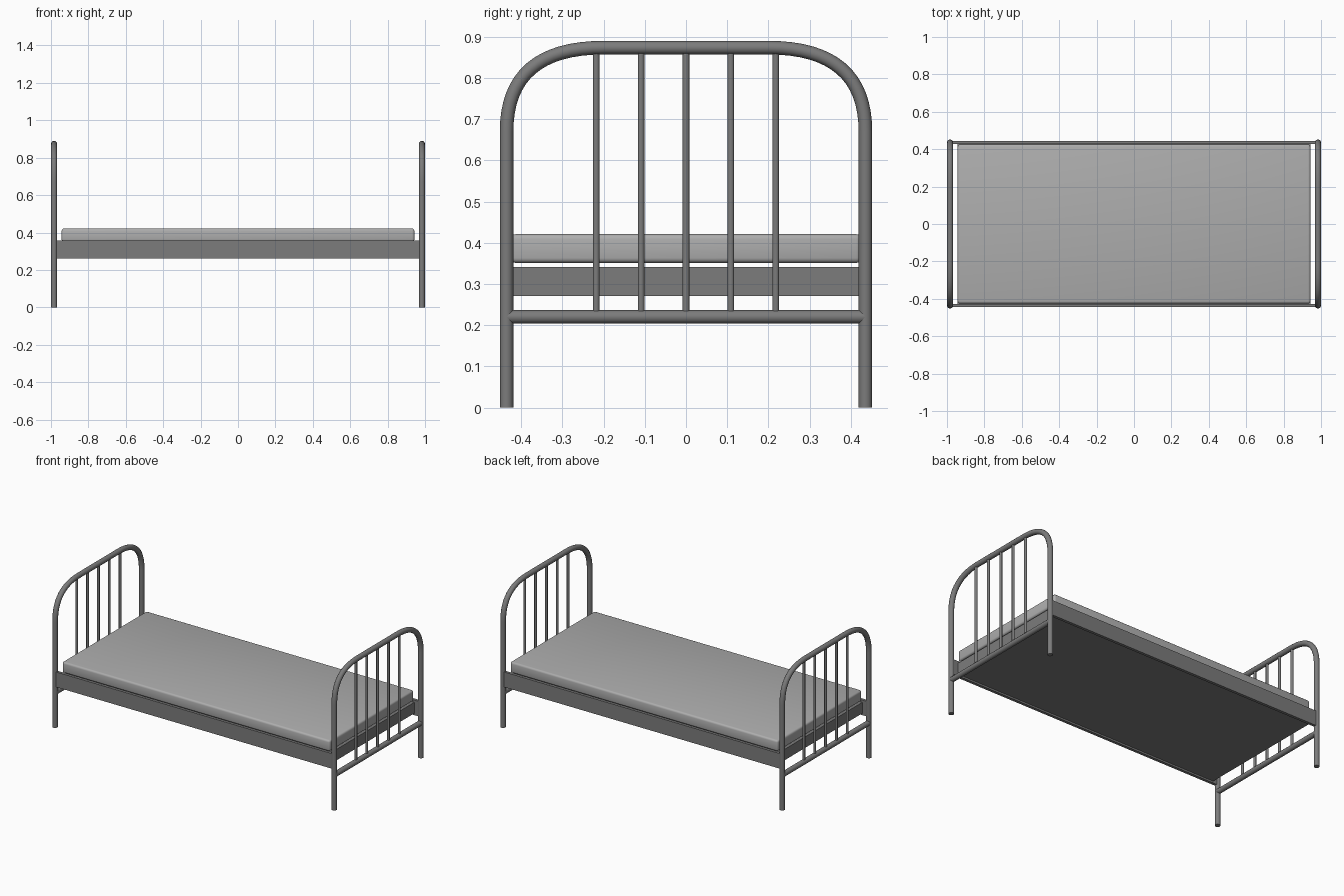
import bpy, math
from mathutils import Vector

if "Cube" in bpy.data.objects:
    bpy.data.objects.remove(bpy.data.objects["Cube"])


def material(name, v):
    m = bpy.data.materials.new(name)
    m.diffuse_color = (v, v, v, 1)
    m.use_nodes = True
    m.node_tree.nodes["Principled BSDF"].inputs["Base Color"].default_value = m.diffuse_color
    return m


FRAME = material("grey metal", 0.20)
FABRIC = material("light grey fabric", 0.42)

R = 0.0165          # main tube radius
PX, PY = 0.9835, 0.4355   # post centre lines
TOP = 0.8735


def tube(name, pts, radius, res=4):
    c = bpy.data.curves.new(name, 'CURVE')
    c.dimensions = '3D'
    c.bevel_depth = radius
    c.bevel_resolution = res
    c.use_fill_caps = True
    s = c.splines.new('POLY')
    s.points.add(len(pts) - 1)
    for p, co in zip(s.points, pts):
        p.co = (*co, 1)
    ob = bpy.data.objects.new(name, c)
    bpy.context.collection.objects.link(ob)
    # turn into a mesh with crisp cap edges
    bpy.ops.object.select_all(action='DESELECT')
    ob.select_set(True)
    bpy.context.view_layer.objects.active = ob
    bpy.ops.object.convert(target='MESH')
    ob = bpy.context.view_layer.objects.active
    ob.data.materials.clear()
    ob.data.materials.append(FRAME)
    bpy.ops.object.shade_smooth_by_angle(angle=math.radians(40))
    return ob


def box(name, lo, hi, mat, bevel=0.0, segments=3):
    lo, hi = Vector(lo), Vector(hi)
    bpy.ops.mesh.primitive_cube_add(size=1, location=(lo + hi) / 2)
    ob = bpy.context.active_object
    ob.name = name
    ob.scale = hi - lo
    bpy.ops.object.transform_apply(location=False, rotation=False, scale=True)
    ob.data.materials.append(mat)
    if bevel:
        b = ob.modifiers.new("rounded edges", 'BEVEL')
        b.width = bevel
        b.segments = segments
        bpy.ops.object.shade_smooth()
    return ob


def corner(side):
    # swept corner from upright (first) to flat top (last)
    a = Vector((PY, 0.67))
    c = Vector((PY, TOP))
    b = Vector((0.20, TOP))
    n = 16
    out = []
    for i in range(n + 1):
        t = i / n
        p = a * (1 - t) ** 2 + c * 2 * t * (1 - t) + b * t * t
        out.append((side * p.x, p.y))
    return out


# head and foot frames
profile = [(-PY, 0)] + corner(-1) + corner(1)[::-1] + [(PY, 0)]
for label, x in (("head", -PX), ("foot", PX)):
    tube(label + "_hoop", [(x, y, z) for y, z in profile], R)
    tube(label + "_lower_rail", [(x, -PY, 0.22), (x, PY, 0.22)], R)
    for i in range(5):
        y = (i - 2) * 0.109
        tube(f"{label}_bar_{i + 1}", [(x, y, 0.22), (x, y, TOP)], 0.0085, 3)

# side rails
for label, s in (("front", -1), ("back", 1)):
    y0, y1 = sorted((s * 0.427, s * 0.445))
    box(label + "_side_rail", (-PX, y0, 0.26), (PX, y1, 0.356), FRAME)

# bed base and mattress
box("bed_base", (-0.943, -0.43, 0.271), (0.943, 0.43, 0.341), FRAME)
box("mattress", (-0.943, -0.425, 0.351), (0.943, 0.425, 0.421), FABRIC, 0.012)
